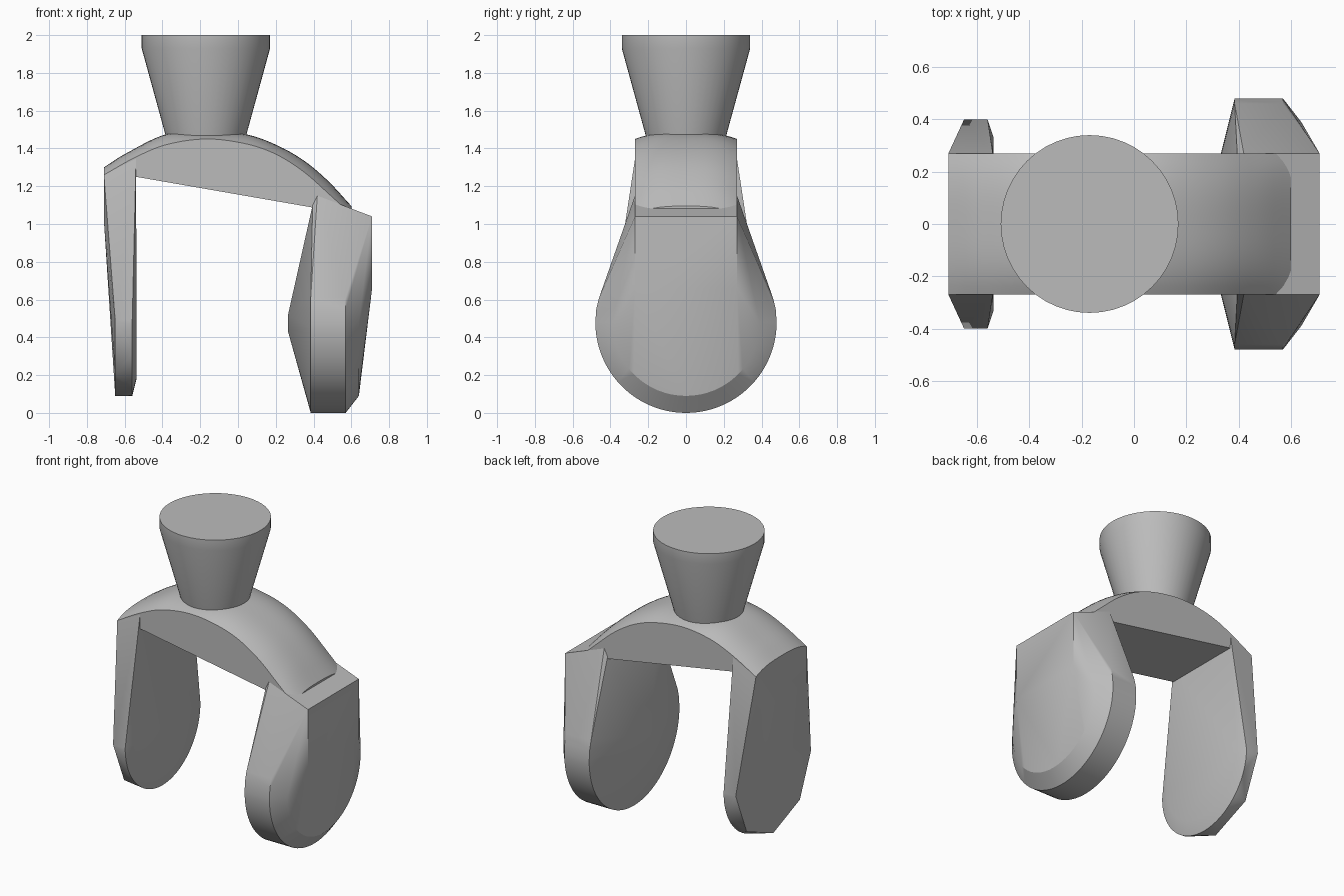
import bpy, bmesh
from math import sin, cos, pi, radians

cube = bpy.data.objects.get("Cube")
if cube:
    bpy.data.objects.remove(cube, do_unlink=True)

grey = bpy.data.materials.new("plain_grey")
grey.use_nodes = True
COLOUR = (0.5, 0.5, 0.5, 1)
grey.diffuse_color = COLOUR
grey.node_tree.nodes["Principled BSDF"].inputs["Base Color"].default_value = COLOUR


def finish(name, bm, angle):
    bmesh.ops.recalc_face_normals(bm, faces=bm.faces)
    mesh = bpy.data.meshes.new(name)
    bm.to_mesh(mesh)
    bm.free()
    obj = bpy.data.objects.new(name, mesh)
    bpy.context.collection.objects.link(obj)
    mesh.materials.append(grey)
    bpy.ops.object.select_all(action='DESELECT')
    obj.select_set(True)
    bpy.context.view_layer.objects.active = obj
    bpy.ops.object.shade_smooth_by_angle(angle=radians(angle))
    return obj


def lower_arc(x, r, zc, steps):
    """Lower half circle in the plane at x."""
    return [(x, r * cos(pi * i / steps), zc - r * sin(pi * i / steps))
            for i in range(steps + 1)]


def pair(x, y, z):
    return [(x, y, z), (x, -y, z)]


def hull(name, points, angle):
    bm = bmesh.new()
    for p in points:
        bm.verts.new(p)
    out = bmesh.ops.convex_hull(bm, input=bm.verts)
    spare = [v for v in bm.verts if not v.link_faces]
    bmesh.ops.delete(bm, geom=spare, context='VERTS')
    bmesh.ops.dissolve_limit(bm, angle_limit=0.01, verts=bm.verts, edges=bm.edges)
    return finish(name, bm, angle)


def sample(profile, x):
    """Smooth cubic through the profile points."""
    for i in range(len(profile) - 1):
        (x0, z0), (x1, z1) = profile[i], profile[i + 1]
        if x <= x1 + 1e-6:
            xa, za = profile[max(i - 1, 0)]
            xb, zb = profile[min(i + 2, len(profile) - 1)]
            h, t = x1 - x0, (x - x0) / (x1 - x0)
            m0, m1 = (z1 - za) / (x1 - xa) * h, (zb - z0) / (xb - x0) * h
            return ((2*t**3 - 3*t*t + 1) * z0 + (t**3 - 2*t*t + t) * m0
                    + (3*t*t - 2*t**3) * z1 + (t**3 - t*t) * m1)


# Stem: a flared post with a short straight lip
bm = bmesh.new()
SIDES = 48
rings = []
for r, z in [(0.2, 1.38), (0.215, 1.475), (0.34, 1.93), (0.34, 2.0)]:
    rings.append([bm.verts.new((-0.17 + r * cos(2 * pi * i / SIDES),
                                r * sin(2 * pi * i / SIDES), z)) for i in range(SIDES)])
for low, high in zip(rings, rings[1:]):
    for i in range(SIDES):
        j = (i + 1) % SIDES
        bm.faces.new((low[i], low[j], high[j], high[i]))
bm.faces.new(rings[0])
bm.faces.new(rings[-1])
finish("stem", bm, 30)

# Bridge: a crowned arch with a flat sloping underside
CROWN = [(-0.71, 1.30), (-0.6, 1.37), (-0.38, 1.475), (-0.17, 1.485), (0.04, 1.475),
         (0.2, 1.42), (0.35, 1.335), (0.48, 1.225), (0.6, 1.095)]
EDGE = [(-0.71, 1.26), (-0.54, 1.355), (-0.38, 1.42), (-0.17, 1.45), (0.04, 1.425),
        (0.2, 1.37), (0.35, 1.275), (0.48, 1.16), (0.6, 1.05)]
HALF = 0.27
bm = bmesh.new()
sections = []
COLS, ROWS = 40, 16
for i in range(COLS + 1):
    x = -0.71 + 1.31 * i / COLS
    top, side = sample(CROWN, x), sample(EDGE, x)
    under = min(1.25 - 0.174 * (x + 0.54), side - 0.03)
    ring = [bm.verts.new((x, HALF, under)), bm.verts.new((x, -HALF, under))]
    for k in range(ROWS + 1):
        t = -1 + 2 * k / ROWS
        ring.append(bm.verts.new((x, HALF * t, side + (top - side) * (1 - abs(t) ** 3))))
    sections.append(ring)
for a, b in zip(sections, sections[1:]):
    for i in range(len(a)):
        j = (i + 1) % len(a)
        bm.faces.new((a[i], a[j], b[j], b[i]))
bm.faces.new(sections[0])
bm.faces.new(sections[-1])
finish("bridge", bm, 35)

# Large pad: round rim, pointed inner side, stepped outer side
hull("large_pad",
     lower_arc(0.385, 0.48, 0.48, 48) + lower_arc(0.57, 0.48, 0.48, 48)
     + pair(0.385, 0.46, 0.61) + pair(0.57, 0.46, 0.61)
     + pair(0.385, 0.475, 0.55) + pair(0.57, 0.475, 0.55)
     + lower_arc(0.64, 0.39, 0.48, 32)
     + pair(0.71, HALF, 1.04) + pair(0.71, HALF, 0.66)
     + pair(0.395, HALF, 1.1) + pair(0.42, HALF, 1.15)
     + [(0.265, 0, 0.52), (0.265, 0, 0.43)], 25)

# Small pad: rounded flat inner side, faceted outer side
hull("small_pad",
     lower_arc(-0.537, 0.33, 0.51, 48) + lower_arc(-0.56, 0.4, 0.49, 48)
     + lower_arc(-0.65, 0.4, 0.49, 4)
     + pair(-0.54, HALF, 1.345) + pair(-0.71, HALF, 1.26)
     + pair(-0.71, HALF, 1.02), 25)
